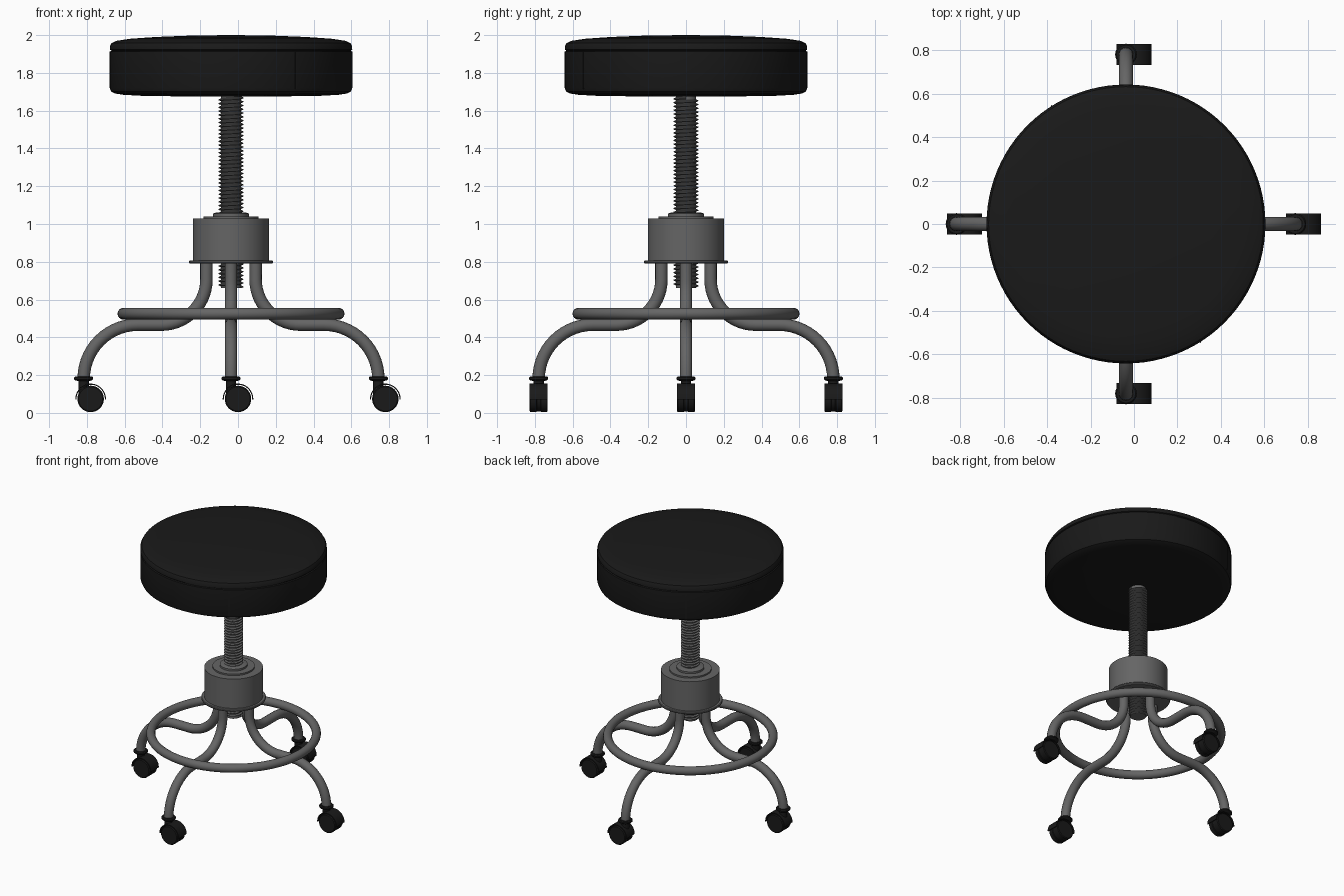
import bpy, bmesh
from math import sin, cos, pi, radians, atan2
from mathutils import Vector, Matrix

if "Cube" in bpy.data.objects:
    bpy.data.objects.remove(bpy.data.objects["Cube"])

CX, CY = -0.037, 0.0          # column axis


def material(name, v):
    m = bpy.data.materials.new(name)
    m.diffuse_color = (v, v, v, 1)
    m.use_nodes = True
    m.node_tree.nodes["Principled BSDF"].inputs["Base Color"].default_value = m.diffuse_color
    return m


BLACK = material("black", 0.01)
METAL = material("dark_metal", 0.13)


def finish(name, bm, mat, angle=35):
    bmesh.ops.recalc_face_normals(bm, faces=bm.faces)
    me = bpy.data.meshes.new(name)
    bm.to_mesh(me)
    bm.free()
    ob = bpy.data.objects.new(name, me)
    bpy.context.collection.objects.link(ob)
    me.materials.append(mat)
    bpy.ops.object.select_all(action='DESELECT')
    ob.select_set(True)
    bpy.context.view_layer.objects.active = ob
    bpy.ops.object.shade_smooth_by_angle(angle=radians(angle))
    return ob


def lathe(bm, profile, n, matrix):
    """Revolve (r, z) points round z; r = 0 gives a pole, open ends are capped."""
    rings = []
    for r, z in profile:
        k = 1 if r == 0 else n
        rings.append([bm.verts.new(matrix @ Vector((r * cos(2 * pi * i / n), r * sin(2 * pi * i / n), z)))
                      for i in range(k)])
    for a, b in zip(rings, rings[1:]):
        for i in range(n):
            j = (i + 1) % n
            vs = [a[i % len(a)], a[j % len(a)], b[j % len(b)], b[i % len(b)]]
            bm.faces.new(list(dict.fromkeys(vs)))
    for ring in (rings[0], rings[-1]):
        if len(ring) > 1:
            bm.faces.new(ring)


def turned(name, profile, mat, n=64):
    bm = bmesh.new()
    lathe(bm, profile, n, Matrix.Translation((CX, CY, 0)))
    return finish(name, bm, mat)


def box(bm, centre, size, rot=0):
    m = Matrix.Translation(centre) @ Matrix.Rotation(rot, 4, 'Z') @ Matrix.Diagonal((*size, 1))
    bmesh.ops.create_cube(bm, size=1, matrix=m)


# seat cushion with a groove below the top panel
turned("seat", [(0, 1.675), (0.3, 1.676), (0.48, 1.679), (0.57, 1.684), (0.615, 1.691), (0.635, 1.702),
                (0.642, 1.72), (0.642, 1.912), (0.634, 1.916), (0.634, 1.919), (0.642, 1.923),
                (0.641, 1.942), (0.632, 1.958), (0.605, 1.97), (0.53, 1.981), (0.4, 1.99),
                (0.2, 1.998), (0, 2.0)], BLACK, 96)

# vertical seams on the seat side
bm = bmesh.new()
seam = atan2(-0.54, 0.34)
for a in (seam, seam + pi):
    box(bm, (CX + 0.64 * cos(a), CY + 0.64 * sin(a), 1.812), (0.01, 0.006, 0.195), a)
finish("seat_seams", bm, BLACK)

# hub: flange, drum and stepped cap
turned("hub", [(0, 0.79), (0.218, 0.79), (0.222, 0.795), (0.222, 0.803), (0.218, 0.808), (0.202, 0.808),
               (0.202, 1.03), (0.145, 1.03), (0.145, 1.041), (0.095, 1.041), (0.095, 1.055),
               (0.075, 1.062), (0, 1.062)], METAL)

# threaded column: solid core plus helical thread
bm = bmesh.new()
lathe(bm, [(0.054, 0.66), (0.054, 1.685)], 24, Matrix.Translation((CX, CY, 0)))
n, pitch, radii = 24, 0.02, (0.054, 0.065, 0.065, 0.054)
rows = 4 * 50
grid = [[bm.verts.new((CX + radii[k % 4] * cos(2 * pi * j / n), CY + radii[k % 4] * sin(2 * pi * j / n),
                       0.66 + pitch * (k / 4 + j / n))) for k in range(rows + 4)] for j in range(n)]
for j in range(n):
    nxt, s = (grid[j + 1], 0) if j < n - 1 else (grid[0], 4)
    for k in range(rows - 1):
        bm.faces.new((grid[j][k], nxt[k + s], nxt[k + s + 1], grid[j][k + 1]))
bmesh.ops.delete(bm, geom=[v for v in bm.verts if not v.link_faces], context='VERTS')
finish("threaded_column", bm, METAL, 30)


def arc(c, r, a0, a1, steps=14):
    return [(c[0] + r * cos(radians(a0 + (a1 - a0) * i / steps)),
             c[1] + r * sin(radians(a0 + (a1 - a0) * i / steps))) for i in range(steps + 1)]


# bent tube path in the (reach, z) plane, swept with a round section
path = [(0.13, 0.80)] + arc((0.37, 0.707), 0.24, 180, 270) + arc((0.493, 0.18), 0.287, 90, 0)


def tube_leg(name, ang):
    bm = bmesh.new()
    side, rad = 16, 0.033
    rings = []
    for i, p in enumerate(path):
        a, b = path[max(i - 1, 0)], path[min(i + 1, len(path) - 1)]
        t = Vector((b[0] - a[0], 0, b[1] - a[1])).normalized()
        u, v = Vector((0, 1, 0)), t.cross(Vector((0, 1, 0)))
        rings.append([bm.verts.new(Vector((p[0], 0, p[1])) + rad * (u * cos(2 * pi * s / side) + v * sin(2 * pi * s / side)))
                      for s in range(side)])
    for a, b in zip(rings, rings[1:]):
        for s in range(side):
            q = (s + 1) % side
            bm.faces.new((a[s], a[q], b[q], b[s]))
    bm.faces.new(rings[0])
    bm.faces.new(rings[-1])
    bm.transform(Matrix.Translation((CX, CY, 0)) @ Matrix.Rotation(ang, 4, 'Z'))
    return finish(name, bm, METAL)


def caster(name, x, y):
    """Twin-wheel caster trailing towards +x below a leg end at (x, y)."""
    bm = bmesh.new()
    # collar and stem
    lathe(bm, [(0.027, 0.10), (0.027, 0.168), (0.044, 0.172), (0.05, 0.178), (0.05, 0.187), (0.044, 0.193)],
          20, Matrix.Translation((x, y, 0)))
    wx, wz = x + 0.037, 0.074
    # wheels on the y axis
    for s in (-1, 1):
        m = Matrix.Translation((wx, y + s * 0.028, wz)) @ Matrix.Rotation(pi / 2, 4, 'X')
        lathe(bm, [(0.064, -0.02), (0.07, -0.015), (0.07, 0.015), (0.064, 0.02)], 32, m)
    # centre body between the wheels
    m = Matrix.Translation((wx, y, wz)) @ Matrix.Rotation(pi / 2, 4, 'X')
    lathe(bm, [(0.066, -0.01), (0.066, 0.01)], 32, m)
    # curved hood over the wheels
    outer, inner = arc((wx, wz), 0.081, -2, 182, 24), arc((wx, wz), 0.075, -2, 182, 24)
    strips = [[bm.verts.new((p[0], y + w, p[1])) for p in line]
              for line, w in ((outer, -0.048), (outer, 0.048), (inner, 0.048), (inner, -0.048))]
    for a, b in zip(strips, strips[1:] + strips[:1]):
        for i in range(24):
            bm.faces.new((a[i], a[i + 1], b[i + 1], b[i]))
    for i in (0, 24):
        bm.faces.new([s[i] for s in strips])
    return finish(name, bm, BLACK)


# four legs, each with a caster
for label, ang in (("right", 0), ("back", pi / 2), ("left", pi), ("front", -pi / 2)):
    tube_leg(label + "_leg", ang)
    caster(label + "_caster", CX + 0.78 * cos(ang), CY + 0.78 * sin(ang))

# foot ring resting on the legs
bpy.ops.mesh.primitive_torus_add(location=(CX, CY, 0.525), major_radius=0.57, minor_radius=0.031,
                                 major_segments=80, minor_segments=16)
ring = bpy.context.object
ring.name = "foot_ring"
ring.data.materials.append(METAL)
bpy.ops.object.shade_smooth_by_angle(angle=radians(40))
